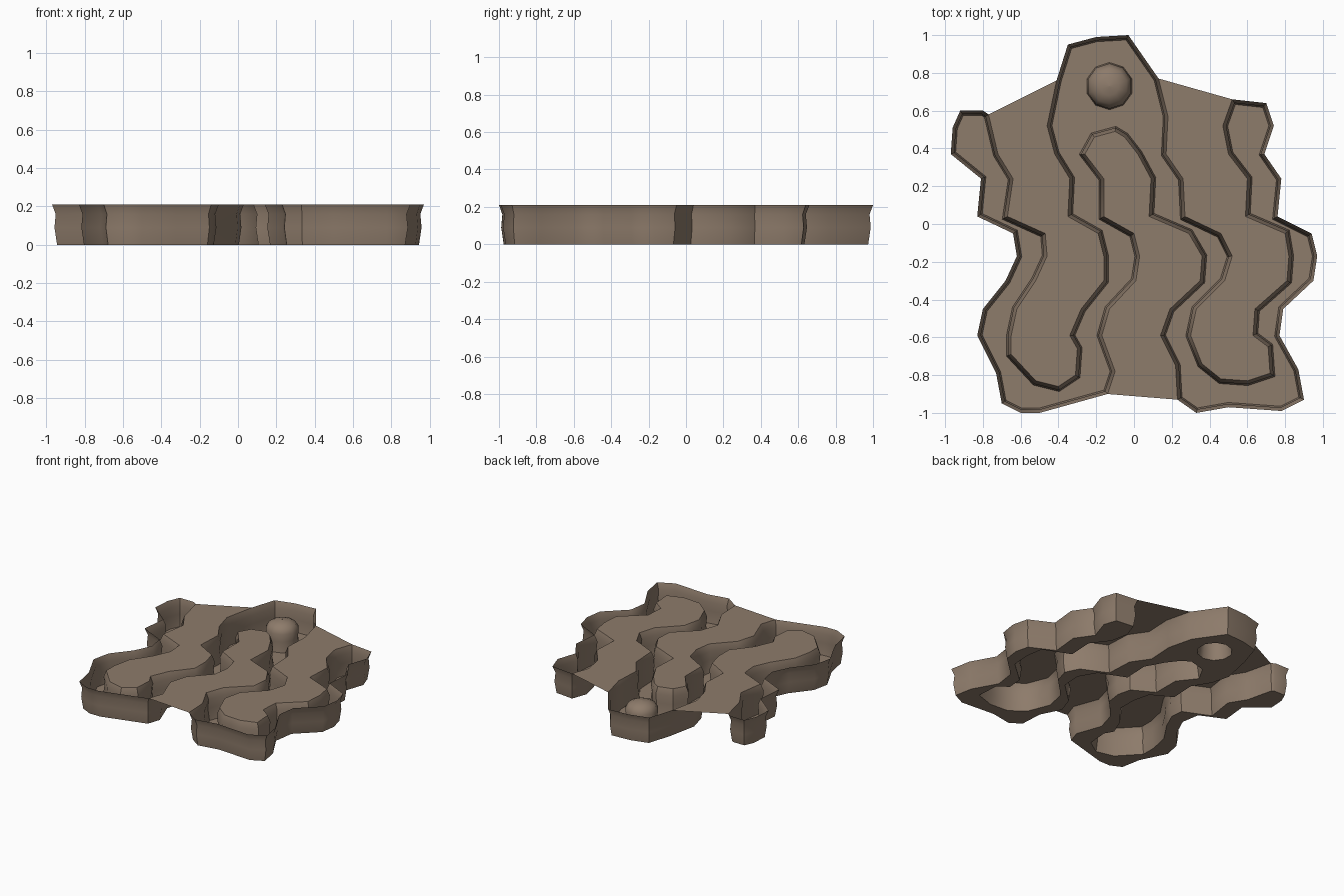
import bpy, math
from mathutils import Vector
from mathutils.geometry import tessellate_polygon

if "Cube" in bpy.data.objects:
    bpy.data.objects.remove(bpy.data.objects["Cube"])

rock = bpy.data.materials.new("brown rock")
rock.diffuse_color = (0.27, 0.20, 0.147, 1)
rock.use_nodes = True
rock.node_tree.nodes["Principled BSDF"].inputs["Base Color"].default_value = rock.diffuse_color


def make(name, verts, faces):
    mesh = bpy.data.meshes.new(name)
    mesh.from_pydata(verts, [], faces)
    mesh.materials.append(rock)
    obj = bpy.data.objects.new(name, mesh)
    bpy.context.collection.objects.link(obj)
    bpy.ops.object.select_all(action='DESELECT')
    obj.select_set(True)
    bpy.context.view_layer.objects.active = obj
    bpy.ops.object.shade_smooth_by_angle(angle=math.radians(40))
    return obj


def fill(name, *loops):
    """Flat upward-facing sheet from an outline and optional holes."""
    pts = [p for loop in loops for p in loop]
    faces = []
    for a, b, c in tessellate_polygon([[Vector(p) for p in l] for l in loops]):
        u, v = Vector(pts[b]) - Vector(pts[a]), Vector(pts[c]) - Vector(pts[a])
        faces.append((a, b, c) if u.cross(v).z > 0 else (a, c, b))
    return make(name, pts, faces)


def inset(loop, d, z):
    """Offset a counter-clockwise outline inwards by d."""
    out, n = [], len(loop)
    for i, p in enumerate(loop):
        p = Vector(p)
        e1 = (p - Vector(loop[i - 1])).normalized()
        e2 = (Vector(loop[(i + 1) % n]) - p).normalized()
        n1, n2 = Vector((-e1.y, e1.x)), Vector((-e2.y, e2.x))
        q = p + (n1 + n2) * d / max(0.6, 1 + n1.dot(n2))
        out.append((q.x, q.y, z))
    return out


def loft(name, rings, flip=False):
    n = len(rings[0])
    faces = []
    for r in range(len(rings) - 1):
        for i in range(n):
            j = (i + 1) % n
            f = (r * n + i, r * n + j, (r + 1) * n + j, (r + 1) * n + i)
            faces.append(f[::-1] if flip else f)
    return make(name, [p for ring in rings for p in ring], faces)


# zigzag canyon walls: x of each wall at the shared bend rows
rows = [.37, .24, .04, -.05, -.17, -.30, -.45, -.59]
walls = [
    [-.97, -.81, -.83, -.64, -.62, -.68, -.80, -.83],
    [-.72, -.64, -.67, -.47, -.46, -.52, -.62, -.65],
    [-.42, -.34, -.35, -.19, -.16, -.16, -.28, -.34],
    [-.26, -.16, -.16, .00, .03, .01, -.13, -.17],
    [.02, .09, .08, .29, .36, .35, .19, .14],
    [.17, .26, .27, .46, .52, .48, .33, .30],
    [.50, .60, .59, .80, .82, .81, .64, .63],
    [.69, .78, .76, .94, .97, .95, .79, .77]]
down = [list(zip(w, rows)) for w in walls]
up = [d[::-1] for d in down]

# canyon outline, split into free outer rims and plateau edges
left_rim = [(-.77, .58), (-.80, .60), (-.92, .60), (-.96, .51)] + down[0] + [
    (-.73, -.79), (-.70, -.95), (-.60, -1), (-.50, -1), (-.32, -.95)]
mid_edge = [(-.14, -.90), (-.10, -.78)] + up[3] + [
    (-.21, .46), (-.10, .49), (-.05, .46)] + down[4] + [(.22, -.75), (.23, -.93)]
right_rim = [(.33, -1), (.50, -.97), (.78, -.99), (.90, -.93), (.87, -.77)] + \
    up[7] + [(.74, .52), (.70, .64)]
right_edge = [(.52, .66), (.47, .52)] + down[6] + [
    (.71, -.65), (.72, -.79), (.60, -.83), (.46, -.82), (.36, -.74)] + \
    up[5] + [(.18, .57), (.13, .77)]
back_rim = [(-.03, 1), (-.20, .99), (-.35, .95)]
left_edge = [(-.41, .76), (-.46, .52)] + down[2] + [
    (-.30, -.66), (-.31, -.80), (-.40, -.86), (-.52, -.83), (-.65, -.69)] + up[1]

H = 0.21
outline = left_rim + mid_edge + right_rim + right_edge + back_rim + left_edge

# canyon walls, slightly flared with a soft waist
profile = [(0, H), (.018, .16), (.012, .09), (.025, 0)]
rings = [inset(outline, d, z) for d, z in profile]
loft("canyon_walls", rings)

# plateaus between the canyon loops
for name, edge in (("middle_plateau", mid_edge), ("right_plateau", right_edge),
                   ("left_plateau", left_edge + [left_rim[0]])):
    fill(name, [(x, y, H) for x, y in edge])

# hollow rounded pillar in the wide back chamber
def circle(r, z, n=10):
    return [(-.13 + r * math.cos(math.tau * (i + .5) / n),
             .73 + r * math.sin(math.tau * (i + .5) / n), z) for i in range(n)]


pillar = [circle(r, z) for r, z in
          ((.125, 0), (.115, .08), (.12, .14), (.095, .18), (.05, .20), (.001, .205))]
loft("pillar", pillar)

# canyon floor, open under the pillar
fill("canyon_floor", rings[-1], pillar[0])
